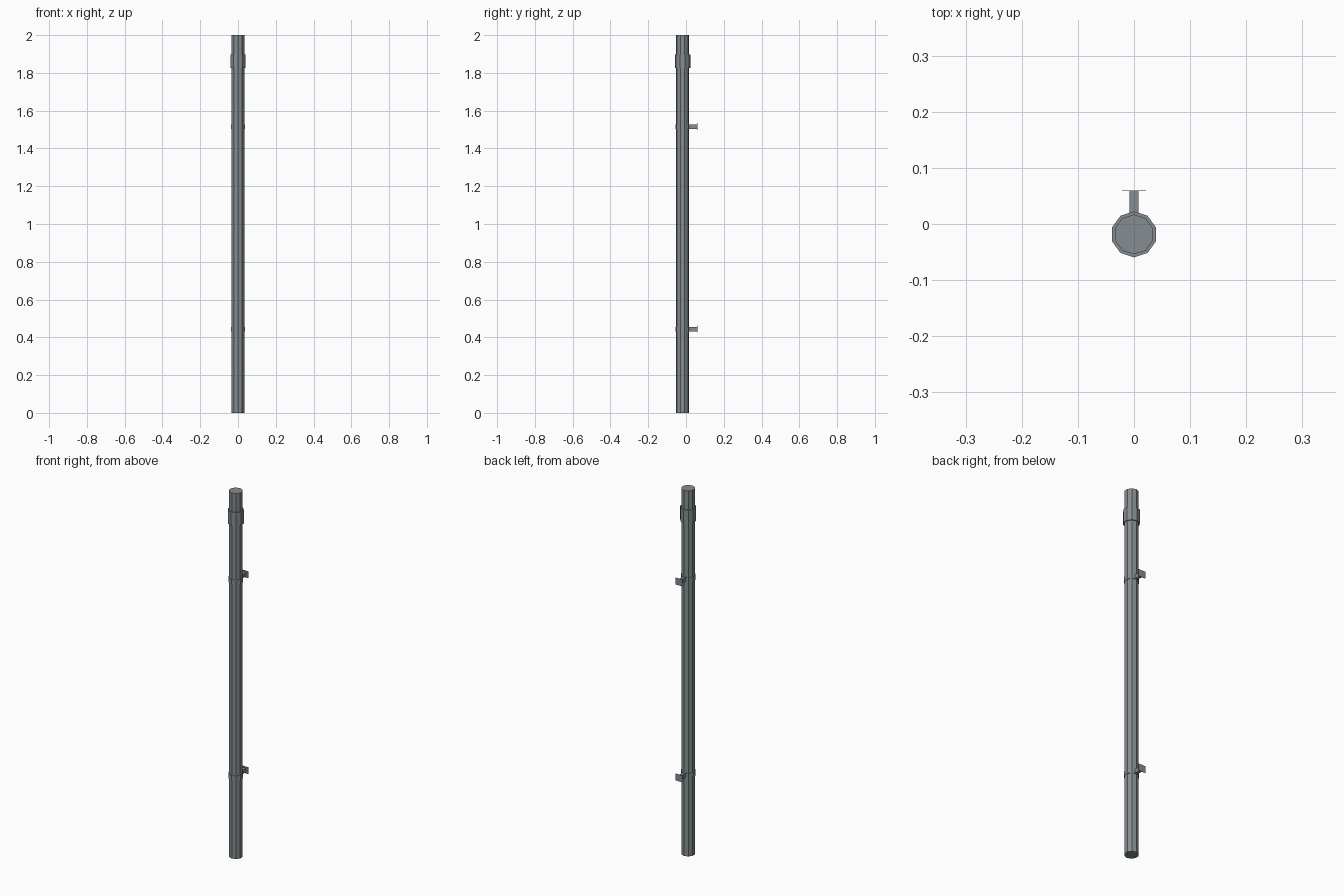
import bpy, math

if "Cube" in bpy.data.objects:
    bpy.data.objects.remove(bpy.data.objects["Cube"])

grey = bpy.data.materials.new("zinc grey")
grey.diffuse_color = (0.235, 0.265, 0.28, 1)
grey.use_nodes = True
grey.node_tree.nodes["Principled BSDF"].inputs["Base Color"].default_value = grey.diffuse_color
CY = -0.0185  # pipe axis in y


def tube(name, r, z0, z1):
    # ten-sided cylinder with a corner pointing to -y and +y
    bpy.ops.mesh.primitive_cylinder_add(vertices=10, radius=r, depth=z1 - z0,
                                        location=(0, CY, (z0 + z1) / 2))
    o = bpy.context.object
    o.name = name
    o.data.materials.append(grey)
    return o


def box(name, x, y0, y1, zc, h):
    bpy.ops.mesh.primitive_cube_add(size=1, location=(0, (y0 + y1) / 2, zc))
    o = bpy.context.object
    o.scale = (2 * x, y1 - y0, h)
    bpy.ops.object.transform_apply(location=False, rotation=False, scale=True)
    o.name = name
    o.data.materials.append(grey)
    return o


# main pipe and joint collar
tube("pipe", 0.0355, 0, 2)
tube("joint_collar", 0.041, 1.825, 1.897)

# wall brackets: clamp band, arm and wall plate
for label, z in (("lower", 0.443), ("upper", 1.515)):
    tube(label + "_clamp_band", 0.038, z - 0.012, z + 0.012)
    box(label + "_bracket_arm", 0.008, CY + 0.03, 0.059, z, 0.022)
    box(label + "_wall_plate", 0.021, 0.0585, 0.06, z, 0.037)
